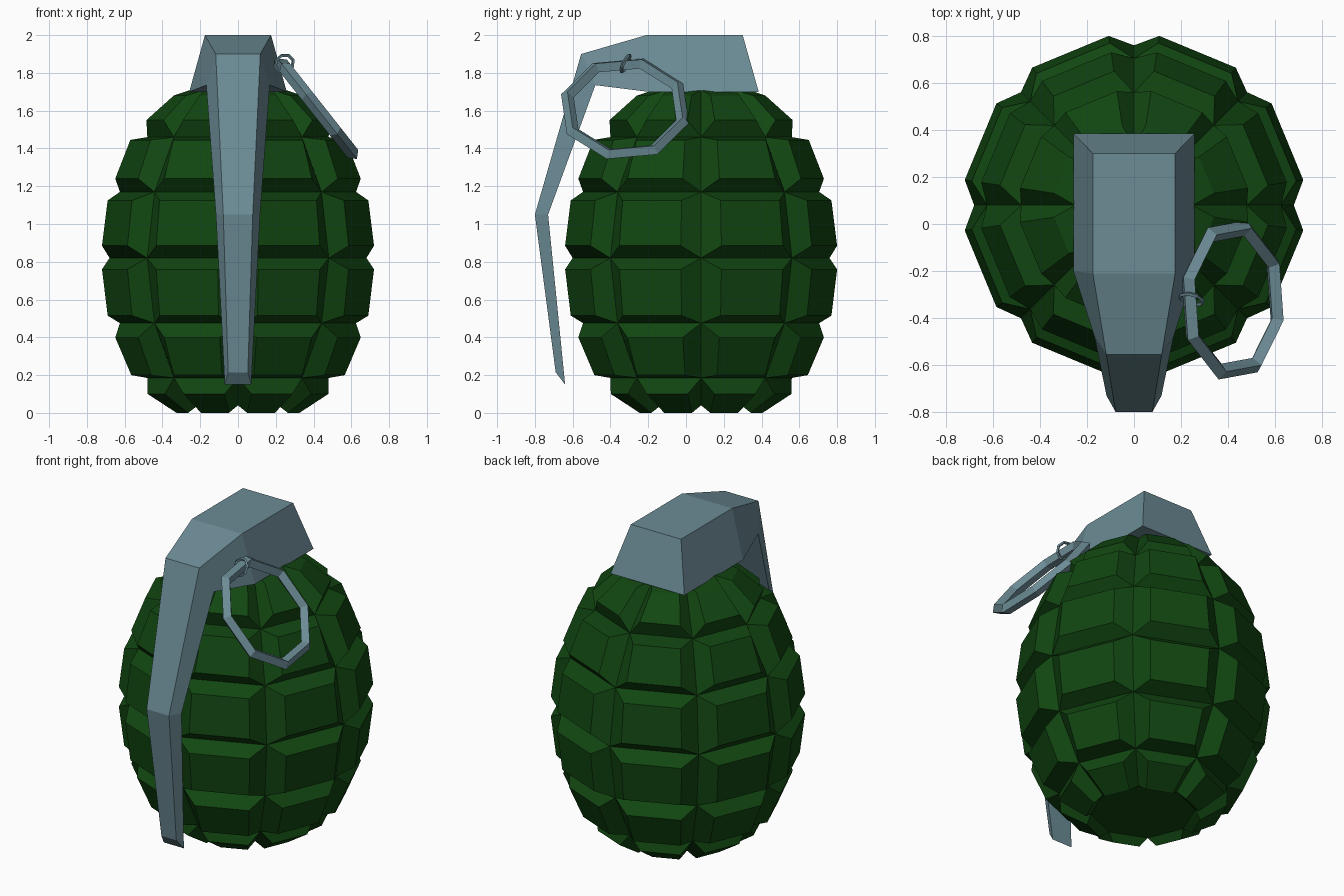
import bpy, math
from mathutils import Vector, Matrix

if "Cube" in bpy.data.objects:
    bpy.data.objects.remove(bpy.data.objects["Cube"])


def material(name, rgb):
    m = bpy.data.materials.new(name)
    m.diffuse_color = (*rgb, 1)
    m.use_nodes = True
    m.node_tree.nodes["Principled BSDF"].inputs["Base Color"].default_value = m.diffuse_color
    return m


GREEN = material("dark green", (0.0056, 0.061, 0.0056))
STEEL = material("blue grey steel", (0.150, 0.262, 0.305))


def add_mesh(name, verts, faces, mat):
    me = bpy.data.meshes.new(name)
    me.from_pydata(verts, [], faces)
    me.materials.append(mat)
    ob = bpy.data.objects.new(name, me)
    bpy.context.collection.objects.link(ob)
    # consistent outward normals
    import bmesh
    bm = bmesh.new()
    bm.from_mesh(me)
    bmesh.ops.recalc_face_normals(bm, faces=bm.faces)
    bm.to_mesh(me)
    bm.free()
    return ob


# Body: eight-sided egg of groove lines, each cell carrying a raised panel
SIDES, CY = 8, 0.08
STEP = 2 * math.pi / SIDES
GAP = math.radians(8.5)
grooves = [(0.30, 0.04), (0.48, 0.185), (0.625, 0.475), (0.68, 0.82),
           (0.625, 1.17), (0.48, 1.46), (0.25, 1.71)]
panels = [((0.325, 0.0), (0.478, 0.10)), ((0.565, 0.20), (0.65, 0.40)),
          ((0.69, 0.515), (0.72, 0.76)), ((0.72, 0.885), (0.69, 1.125)),
          ((0.65, 1.24), (0.57, 1.445)), ((0.485, 1.55), (0.34, 1.68))]


def polar(r, z, a):
    return (r * math.cos(a), CY + r * math.sin(a), z)


verts = [polar(r, z, k * STEP) for r, z in grooves for k in range(SIDES)]
faces = [list(range(SIDES)),
         [(len(grooves) - 1) * SIDES + k for k in range(SIDES)]]
for row, (lo, hi) in enumerate(panels):
    for k in range(SIDES):
        n = (k + 1) % SIDES
        outer = [row * SIDES + k, row * SIDES + n,
                 (row + 1) * SIDES + n, (row + 1) * SIDES + k]
        a0, a1 = k * STEP + GAP, (k + 1) * STEP - GAP
        first = len(verts)
        for (x, z), a in ((lo, a0), (lo, a1), (hi, a1), (hi, a0)):
            verts.append(polar(x / math.cos(GAP), z, a))
        inner = list(range(first, first + 4))
        faces.append(inner)
        for i in range(4):
            j = (i + 1) % 4
            faces.append([outer[i], outer[j], inner[j], inner[i]])
add_mesh("grenade_body", verts, faces, GREEN)

# Safety lever: stations of (outer y, z, half width) and (inner y, z, half width)
stations = [((0.30, 2.0, 0.175), (0.385, 1.70, 0.258)),
            ((-0.21, 2.0, 0.175), (-0.20, 1.70, 0.258)),
            ((-0.555, 1.90, 0.118), (-0.48, 1.735, 0.168)),
            ((-0.80, 1.05, 0.078), (-0.73, 1.05, 0.117)),
            ((-0.69, 0.215, 0.052), (-0.64, 0.15, 0.07))]
verts, faces = [], []
for (oy, oz, ow), (iy, iz, iw) in stations:
    verts += [(-ow, oy, oz), (ow, oy, oz), (iw, iy, iz), (-iw, iy, iz)]
for s in range(len(stations) - 1):
    for i in range(4):
        j = (i + 1) % 4
        faces.append([s * 4 + i, s * 4 + j, s * 4 + 4 + j, s * 4 + 4 + i])
last = 4 * (len(stations) - 1)
faces += [[0, 1, 2, 3], [last, last + 1, last + 2, last + 3]]
add_mesh("safety_lever", verts, faces, STEEL)


# Pull ring and its small link: faceted tori lying in the plane of two axes
def torus(name, centre, u, v, major, minor, segs, sides, start):
    u, v, c = Vector(u).normalized(), Vector(v).normalized(), Vector(centre)
    n = u.cross(v).normalized()
    vs, fs = [], []
    for i in range(segs):
        a = start + i * 2 * math.pi / segs
        d = u * math.cos(a) + v * math.sin(a)
        for j in range(sides):
            b = j * 2 * math.pi / sides
            vs.append(c + d * (major + minor * math.cos(b)) + n * minor * math.sin(b))
            ni, nj = (i + 1) % segs, (j + 1) % sides
            fs.append([i * sides + j, ni * sides + j, ni * sides + nj, i * sides + nj])
    return add_mesh(name, vs, fs, STEEL)


torus("pull_ring", (0.42, -0.323, 1.61), (0, 1, 0), (-0.62, 0, 0.785),
      0.317, 0.035, 8, 4, math.radians(29))
torus("ring_link", (0.245, -0.32, 1.85), (1, -0.25, 0), (0.1, 0.4, 0.9),
      0.05, 0.009, 8, 4, math.radians(22.5))
